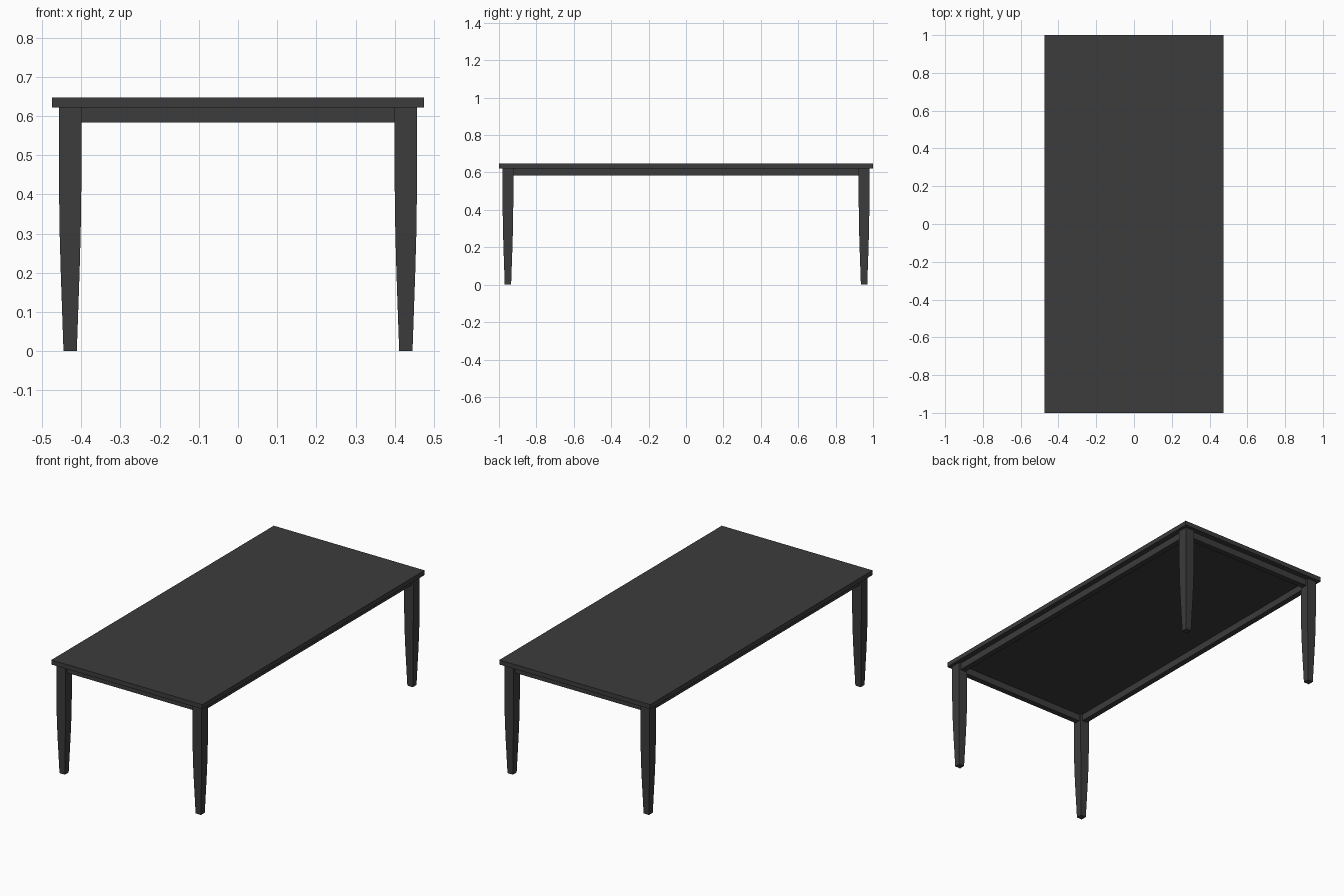
import bpy
import bmesh

cube = bpy.data.objects.get("Cube")
if cube:
    bpy.data.objects.remove(cube, do_unlink=True)

mat = bpy.data.materials.new("dark_charcoal")
mat.use_nodes = True
colour = (0.045, 0.045, 0.045, 1)
mat.diffuse_color = colour
mat.node_tree.nodes["Principled BSDF"].inputs["Base Color"].default_value = colour


def loft(name, cx, cy, rings):
    """Stack of rectangles (z, half width, half depth), capped at both ends."""
    bm = bmesh.new()
    loops = [[bm.verts.new((cx + sx * hx, cy + sy * hy, z))
              for sx, sy in ((-1, -1), (1, -1), (1, 1), (-1, 1))]
             for z, hx, hy in rings]
    for low, high in zip(loops, loops[1:]):
        for i in range(4):
            j = (i + 1) % 4
            bm.faces.new((low[i], low[j], high[j], high[i]))
    bm.faces.new(loops[0][::-1])
    bm.faces.new(loops[-1])
    bmesh.ops.recalc_face_normals(bm, faces=bm.faces)
    mesh = bpy.data.meshes.new(name)
    bm.to_mesh(mesh)
    bm.free()
    mesh.materials.append(mat)
    obj = bpy.data.objects.new(name, mesh)
    bpy.context.collection.objects.link(obj)
    return obj


TOP, UNDER, APRON = 0.648, 0.622, 0.583
LEG_X, LEG_Y, LEG_HALF, RAIL_HALF = 0.4285, 0.952, 0.0285, 0.016

# Tabletop
loft("tabletop", 0, 0, [(UNDER, 0.475, 1), (TOP, 0.475, 1)])

# Legs: straight at the top, gently tapering towards the foot
profile = [(0, 0.017), (0.1, 0.0205), (0.2, 0.024), (0.3, 0.0268),
           (0.42, LEG_HALF), (UNDER, LEG_HALF)]
for y_name, sy in (("front", -1), ("back", 1)):
    for x_name, sx in (("left", 1), ("right", -1)):
        loft(f"{y_name}_{x_name}_leg", sx * LEG_X, sy * LEG_Y,
             [(z, h, h) for z, h in profile])

# Apron rails running between the legs
for name, s in (("front", -1), ("back", 1)):
    half = LEG_X - LEG_HALF
    loft(name + "_apron", 0, s * LEG_Y,
         [(z, half, RAIL_HALF) for z in (APRON, UNDER)])
for name, s in (("left", 1), ("right", -1)):
    half = LEG_Y - LEG_HALF
    loft(name + "_apron", s * LEG_X, 0,
         [(z, RAIL_HALF, half) for z in (APRON, UNDER)])
